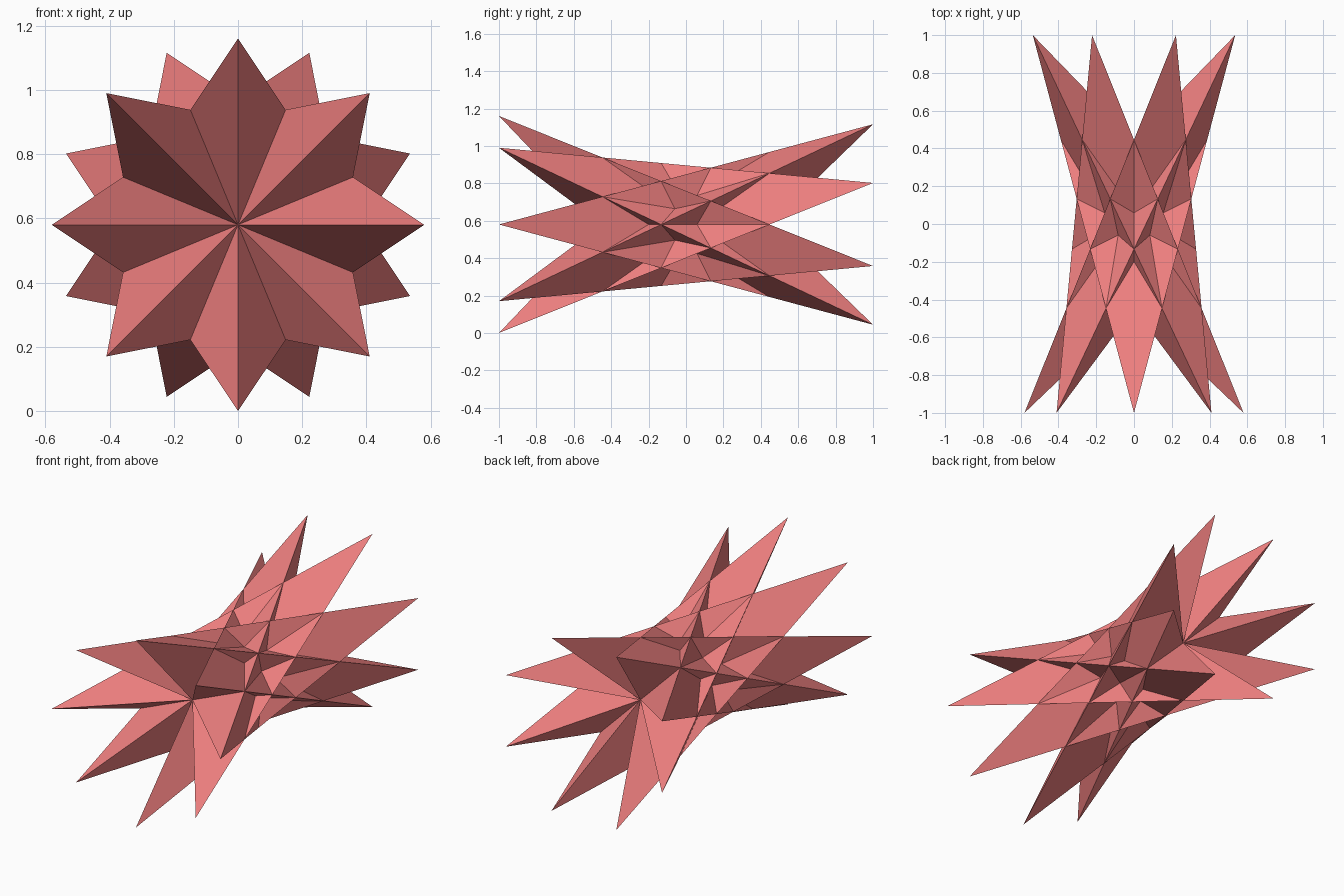
import bpy, bmesh
from math import cos, sin, pi
from mathutils import Vector

if "Cube" in bpy.data.objects:
    bpy.data.objects.remove(bpy.data.objects["Cube"])

R = 0.58        # tip radius, also the height of the axis
N = 16          # tips alternate between front and back rings
STEP = 5        # each edge joins a tip to the one five places round


def tip(i):
    a = pi / 2 + 2 * pi * i / N
    return Vector((R * cos(a), -1 if i % 2 == 0 else 1, R + R * sin(a)))


# Inner apex depth that keeps every dart flat
c = -cos(2 * pi * STEP / N)
depth = 1 - 2 * c / (1 + c)

# Sixteen interlocking dart faces
bm = bmesh.new()
tips = [bm.verts.new(tip(i)) for i in range(N)]
apex = [bm.verts.new((0, s * depth, R)) for s in (-1, 1)]
for i in range(N):
    a, m, b = tips[i - STEP], tips[i], tips[(i + STEP) % N]
    centre = apex[(i + 1) % 2]
    out = (m.co - a.co).cross(b.co - m.co)
    if out.y * centre.co.y < 0:
        a, b = b, a
    bm.faces.new((centre, a, m))
    bm.faces.new((centre, m, b))
mesh = bpy.data.meshes.new("star")
bm.to_mesh(mesh)
bm.free()
star = bpy.data.objects.new("double_star", mesh)
bpy.context.collection.objects.link(star)

# Merge the crossing darts into one outer skin
bpy.ops.mesh.primitive_cube_add(size=0.02, location=(0.003, 0.002, R + 0.001))
core = bpy.context.object
core.name = "core_helper"
core.hide_render = True
mod = star.modifiers.new("skin", 'BOOLEAN')
mod.operation = 'UNION'
mod.solver = 'EXACT'
mod.use_self = True
mod.object = core
skin = bpy.data.meshes.new_from_object(
    star.evaluated_get(bpy.context.evaluated_depsgraph_get()))
star.modifiers.clear()
bpy.data.objects.remove(core)

# Keep the merged skin only when it is closed and full length
bm = bmesh.new()
bm.from_mesh(skin)
bmesh.ops.remove_doubles(bm, verts=bm.verts, dist=0.0002)
ys = [v.co.y for v in bm.verts]
closed = not any(e.is_boundary for e in bm.edges)
if len(bm.faces) > 60 and closed and max(ys) - min(ys) > 1.99:
    bm.to_mesh(skin)
    star.data = skin
bm.free()

coral = bpy.data.materials.new("coral")
coral.diffuse_color = (0.871, 0.216, 0.216, 1)
coral.use_nodes = True
coral.node_tree.nodes["Principled BSDF"].inputs["Base Color"].default_value = coral.diffuse_color
star.data.materials.clear()
star.data.materials.append(coral)
for p in star.data.polygons:
    p.material_index = 0
